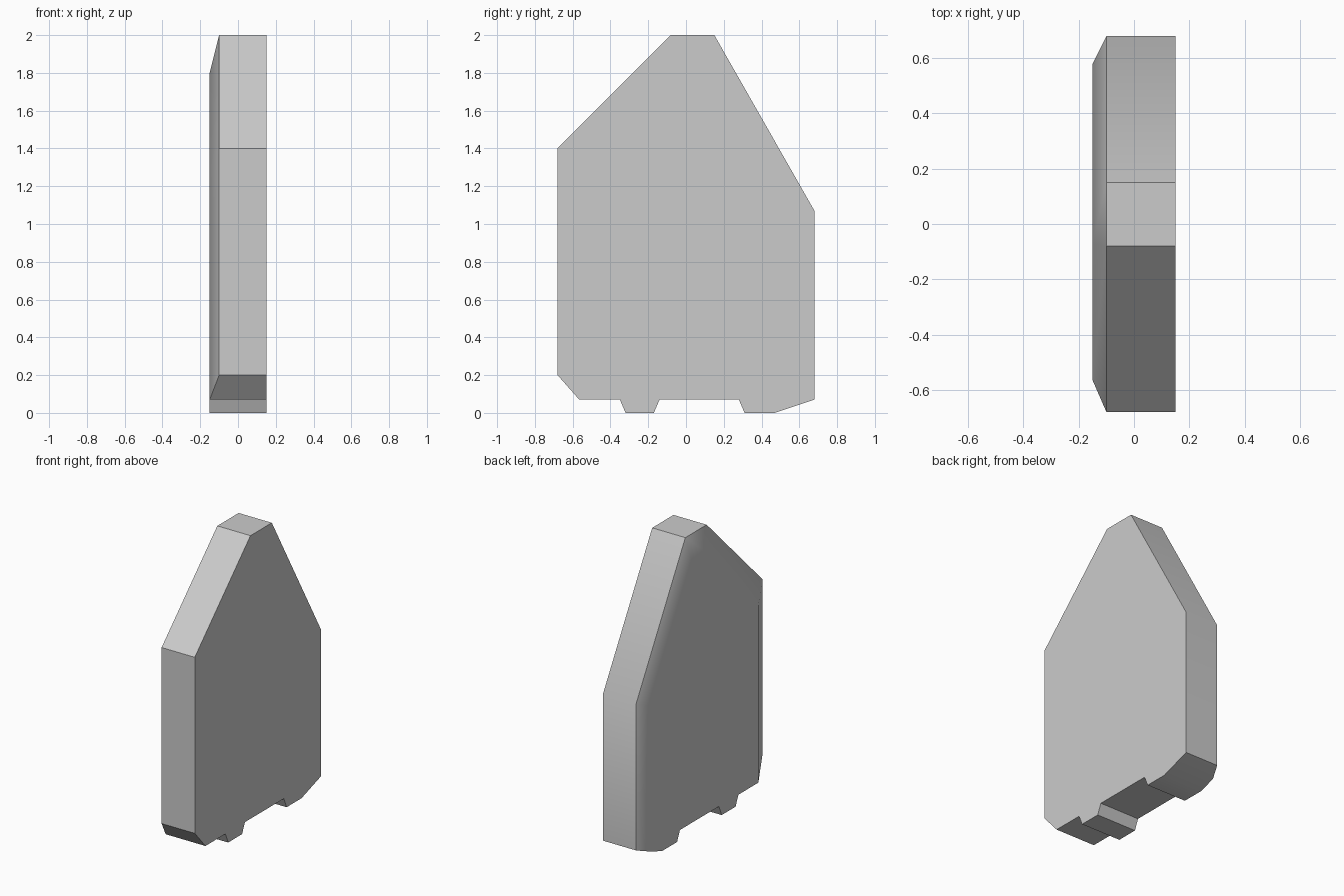
import bpy
import bmesh
from math import radians

cube = bpy.data.objects.get("Cube")
if cube:
    bpy.data.objects.remove(cube, do_unlink=True)

grey = bpy.data.materials.new("plain grey")
grey.use_nodes = True
colour = (0.6, 0.6, 0.6, 1)
grey.diffuse_color = colour
grey.node_tree.nodes["Principled BSDF"].inputs["Base Color"].default_value = colour

# Side profile (y, z): bottom edge with two feet, shared by every section
bottom = [(-0.565, 0.07), (-0.35, 0.07), (-0.32, 0), (-0.17, 0), (-0.14, 0.07),
          (0.28, 0.07), (0.31, 0), (0.47, 0)]
# Upper outline, and the smaller outline of the chamfered right face
upper = [(0.68, 0.07), (0.68, 1.07), (0.15, 2), (-0.08, 2), (-0.68, 1.4), (-0.68, 0.2)]
inset = [(0.58, 0.037), (0.58, 1.02), (0.13, 1.8), (-0.07, 1.8), (-0.565, 1.28)]

bm = bmesh.new()


def ring(x, points):
    return [bm.verts.new((x, y, z)) for y, z in points]


left_bottom, left_upper = ring(0.15, bottom), ring(0.15, upper)
edge_upper = ring(-0.10, upper)
right_bottom, right_upper = ring(-0.15, bottom), ring(-0.15, inset)
corner = ring(-0.10, bottom[:1])[0]

# Broad flat faces
bm.faces.new(left_bottom + left_upper)
bm.faces.new(right_bottom + right_upper)

# Rim around the upper outline
for i in range(len(upper) - 1):
    bm.faces.new((left_upper[i], left_upper[i + 1], edge_upper[i + 1], edge_upper[i]))
bm.faces.new((left_upper[-1], left_bottom[0], corner, edge_upper[-1]))

# Underside and feet
bm.faces.new((left_bottom[0], left_bottom[1], right_bottom[1], right_bottom[0], corner))
for i in range(1, len(bottom) - 1):
    bm.faces.new((left_bottom[i], left_bottom[i + 1], right_bottom[i + 1], right_bottom[i]))
bm.faces.new((left_bottom[-1], left_upper[0], edge_upper[0], right_upper[0], right_bottom[-1]))

# Chamfer between the rim and the right face
inner = right_upper + [right_bottom[0]]
for i in range(len(upper) - 1):
    bm.faces.new((edge_upper[i], edge_upper[i + 1], inner[i + 1], inner[i]))
bm.faces.new((edge_upper[-1], corner, inner[-1]))

bmesh.ops.recalc_face_normals(bm, faces=bm.faces)
for face in bm.faces:
    face.smooth = True

mesh = bpy.data.meshes.new("chamfered_plate")
bm.to_mesh(mesh)
bm.free()
mesh.materials.append(grey)
mesh.set_sharp_from_angle(angle=radians(30))

plate = bpy.data.objects.new("chamfered_plate", mesh)
bpy.context.collection.objects.link(plate)

# Keep the broad faces flat while the chamfer blends softly
weighted = plate.modifiers.new("weighted normals", 'WEIGHTED_NORMAL')
weighted.keep_sharp = True
